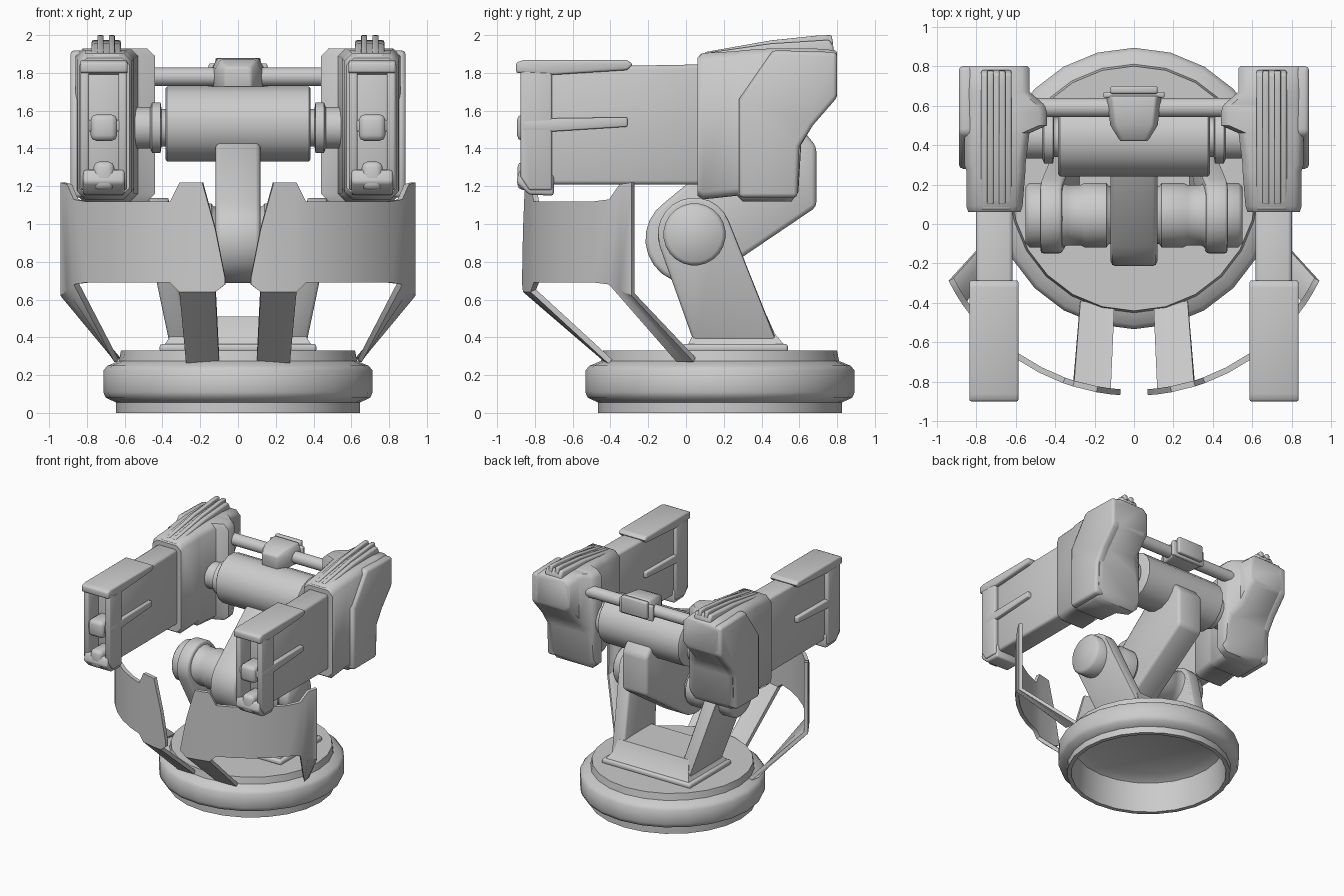
import bpy, bmesh, math

if "Cube" in bpy.data.objects:
    bpy.data.objects.remove(bpy.data.objects["Cube"])

metal = bpy.data.materials.new("grey_metal")
metal.diffuse_color = (0.6, 0.6, 0.6, 1)
metal.use_nodes = True
metal.node_tree.nodes["Principled BSDF"].inputs["Base Color"].default_value = metal.diffuse_color


def finish(name, bm, mirror=False, bevel=0.0, segments=2):
    """Bevel, shade, and optionally mirror a mesh across x = 0."""
    bmesh.ops.remove_doubles(bm, verts=bm.verts, dist=0.0005)
    bmesh.ops.recalc_face_normals(bm, faces=bm.faces)
    if bevel:
        edges = [e for e in bm.edges if e.calc_face_angle(0) > math.radians(35)]
        bmesh.ops.bevel(bm, geom=edges, offset=bevel, segments=segments,
                        profile=0.5, affect='EDGES', clamp_overlap=True)
        bmesh.ops.recalc_face_normals(bm, faces=bm.faces)
    for f in bm.faces:
        f.smooth = True
    for e in bm.edges:
        e.smooth = e.calc_face_angle(0) < math.radians(48)
    mesh = bpy.data.meshes.new(name)
    bm.to_mesh(mesh)
    bm.free()
    mesh.materials.append(metal)
    ob = bpy.data.objects.new(name, mesh)
    bpy.context.collection.objects.link(ob)
    if mirror:
        ob.modifiers.new("mirror", 'MIRROR').use_mirror_merge = False
    return ob


def rings(name, loops, **kw):
    """Skin a row of equal-length closed loops and cap both ends."""
    bm = bmesh.new()
    rows = [[bm.verts.new(p) for p in loop] for loop in loops]
    n = len(rows[0])
    for a, b in zip(rows, rows[1:]):
        for i in range(n):
            j = (i + 1) % n
            bm.faces.new((a[i], a[j], b[j], b[i]))
    bm.faces.new(rows[0])
    bm.faces.new(rows[-1])
    return finish(name, bm, **kw)


def prism(name, profile, x0, x1, shift=lambda z: 0, **kw):
    """Extrude a (y, z) profile from x0 to x1."""
    return rings(name, [[(x + shift(z), y, z) for y, z in profile]
                        for x in (x0, x1)], **kw)


def box(name, x0, x1, y0, y1, z0, z1, **kw):
    return prism(name, [(y0, z0), (y1, z0), (y1, z1), (y0, z1)], x0, x1, **kw)


def lathe_x(name, profile, cy, cz, sides=24, **kw):
    """Turn (x, radius) points about an axis along x."""
    loops = []
    for x, r in profile:
        loops.append([(x, cy + r * math.cos(t), cz + r * math.sin(t)) for t in
                      (math.tau * (i + 0.5) / sides for i in range(sides))])
    return rings(name, loops, **kw)


def arc(cy, cz, r, a0, a1, n=12):
    return [(cy + r * math.cos(math.radians(a0 + (a1 - a0) * i / n)),
             cz + r * math.sin(math.radians(a0 + (a1 - a0) * i / n)))
            for i in range(n + 1)]


# Round hollow base, open underneath
base = [(0.52, 0.29), (0.59, 0.25), (0.61, 0.0), (0.645, 0.0), (0.645, 0.055),
        (0.70, 0.08), (0.713, 0.11), (0.713, 0.225), (0.69, 0.25),
        (0.63, 0.275), (0.62, 0.33)]
rings("base", [[(r * math.cos(math.tau * i / 24), 0.18 + r * math.sin(math.tau * i / 24), z)
                for i in range(24)] for r, z in base])

# Pedestal: flange, block and two leaning yoke legs
box("pedestal_flange", -0.415, 0.415, -0.02, 0.54, 0.32, 0.365, bevel=0.015)
rings("pedestal_block", [[(-w, y0, z), (w, y0, z), (w, y1, z), (-w, y1, z)]
                         for w, y0, y1, z in ((0.39, 0.01, 0.52, 0.36),
                                              (0.35, 0.04, 0.47, 0.42),
                                              (0.33, 0.06, 0.43, 0.51))])
leg = arc(0.045, 0.945, 0.195, 22, 200) + [(0.04, 0.38), (0.48, 0.38)]
prism("yoke_leg", leg, 0.365, 0.475, mirror=True, bevel=0.015,
      shift=lambda z: -0.11 * min(1, max(0, (0.9 - z) / 0.52)))

# Elbow hub and tilted arm
lathe_x("elbow_hub", [(0.09, 0.14), (0.13, 0.15), (0.14, 0.165), (0.25, 0.165),
                      (0.27, 0.155), (0.34, 0.155), (0.36, 0.165), (0.53, 0.165),
                      (0.55, 0.145)], 0.045, 0.945, mirror=True)
prism("lifting_arm", arc(0.02, 0.92, 0.235, 125, 307) +
      [(0.69, 1.09), (0.69, 1.41), (0.60, 1.52), (0.27, 1.43)],
      -0.118, 0.118, bevel=0.025)

# Cross cylinder, its collars and the rear tie rod
lathe_x("cross_cylinder", [(-0.385, 0.19), (-0.375, 0.203), (0.375, 0.203),
                           (0.385, 0.19)], 0.44, 1.53, sides=16)
lathe_x("cylinder_collar", [(0.37, 0.10), (0.405, 0.10), (0.41, 0.135), (0.455, 0.135),
                            (0.465, 0.11), (0.57, 0.11)], 0.44, 1.51, mirror=True)
lathe_x("tie_rod", [(-0.5, 0.05), (0.5, 0.05)], 0.59, 1.78, sides=12)
rings("sensor_block", [[(-w, y, 1.72), (w, y, 1.72), (w, y, 1.82), (w * 0.8, y, z),
                        (-w * 0.8, y, z), (-w, y, 1.82)]
                       for w, y, z in ((0.07, 0.42, 1.83), (0.12, 0.50, 1.87),
                                       (0.14, 0.65, 1.88))], bevel=0.01)
box("sensor_plate", -0.155, 0.155, 0.64, 0.67, 1.72, 1.85, bevel=0.008)
box("sensor_cap", -0.12, 0.12, 0.66, 0.70, 1.74, 1.88, bevel=0.01)


# Gun housings, lofted along y from chamfered sections
def section(y, x0, x1, z0, z1, c=0.04):
    return [(x0 + c, y, z0), (x1 - c, y, z0), (x1, y, z0 + c), (x1, y, z1 - c),
            (x1 - c, y, z1), (x0 + c, y, z1), (x0, y, z1 - c), (x0, y, z0 + c)]


rings("gun_housing", [section(*s) for s in (
    (0.06, 0.575, 0.84, 1.15, 1.88), (0.09, 0.565, 0.85, 1.13, 1.905),
    (0.27, 0.55, 0.85, 1.15, 1.915), (0.30, 0.55, 0.86, 1.12, 1.92),
    (0.46, 0.53, 0.86, 1.12, 1.93), (0.50, 0.44, 0.86, 1.12, 1.93),
    (0.56, 0.44, 0.86, 1.12, 1.93), (0.595, 0.45, 0.86, 1.17, 1.93),
    (0.61, 0.46, 0.86, 1.42, 1.93), (0.67, 0.53, 0.86, 1.52, 1.93),
    (0.79, 0.53, 0.86, 1.66, 1.92), (0.80, 0.54, 0.86, 1.68, 1.91))], mirror=True)
prism("housing_side_plate", [(0.28, 1.14), (0.28, 1.66), (0.46, 1.92), (0.80, 1.91),
                             (0.80, 1.67), (0.67, 1.52), (0.60, 1.41), (0.59, 1.14)],
      0.80, 0.888, mirror=True, bevel=0.022)
prism("housing_rib", [(0.07, 1.86), (0.07, 1.90), (0.45, 1.955), (0.76, 1.975),
                      (0.78, 1.94), (0.78, 1.86)], 0.62, 0.775, mirror=True, bevel=0.012)
for x in (0.652, 0.712):
    prism("rib_ridge", [(0.10, 1.88), (0.10, 1.91), (0.45, 1.972), (0.70, 1.998),
                        (0.77, 2.0), (0.78, 1.95)], x, x + 0.032, mirror=True, bevel=0.006)

# Barrels: slab body, side strips and a framed muzzle
prism("barrel_body", [(-0.74, 1.21), (0.10, 1.21), (0.10, 1.845), (-0.74, 1.83)],
      0.615, 0.80, mirror=True, bevel=0.02)
prism("barrel_top_strip", [(-0.9, 1.80), (-0.9, 1.855), (-0.86, 1.868), (-0.31, 1.868),
                           (-0.28, 1.845), (-0.31, 1.815), (-0.70, 1.79)],
      0.585, 0.835, mirror=True, bevel=0.012)
prism("barrel_middle_strip", [(-0.87, 1.49), (-0.87, 1.55), (-0.68, 1.56), (-0.31, 1.565),
                              (-0.31, 1.515), (-0.70, 1.49)],
      0.587, 0.833, mirror=True, bevel=0.008)
prism("muzzle_bottom", [(-0.9, 1.22), (-0.83, 1.155), (-0.70, 1.15), (-0.70, 1.26),
                        (-0.88, 1.29)], 0.60, 0.82, mirror=True, bevel=0.015)
for x in (0.587, 0.788):
    prism("muzzle_side", [(-0.875, 1.25), (-0.83, 1.18), (-0.71, 1.18), (-0.71, 1.84),
                          (-0.875, 1.84)], x, x + 0.045, mirror=True, bevel=0.01)
box("muzzle_middle", 0.64, 0.78, -0.895, -0.70, 1.44, 1.58, mirror=True, bevel=0.03)
box("muzzle_lower_knob", 0.655, 0.765, -0.893, -0.70, 1.18, 1.33, mirror=True, bevel=0.03)


# Curved front shields with struts down to the base
def on_arc(x, z):
    return (x, 0.18 - math.sqrt(1.05 ** 2 - x * x), z)


columns = [(0.07, 0.68, 0.72), (0.12, 0.64, 0.97), (0.19, 0.64, 1.22), (0.31, 0.64, 1.22),
           (0.36, 0.69, 1.12), (0.48, 0.69, 1.12), (0.60, 0.69, 1.12), (0.72, 0.69, 1.12),
           (0.81, 0.69, 1.12), (0.87, 0.68, 1.13), (0.905, 0.65, 1.21), (0.94, 0.62, 1.22)]
bm = bmesh.new()
low = [bm.verts.new(on_arc(x, a)) for x, a, b in columns]
high = [bm.verts.new(on_arc(x, b)) for x, a, b in columns]
for i in range(len(columns) - 1):
    bm.faces.new((low[i], low[i + 1], high[i + 1], high[i]))
for first, feet in ((1, [(0.10, -0.42, 0.26), (0.17, -0.42, 0.26), (0.275, -0.41, 0.26)]),
                    (9, [(0.655, -0.05, 0.27), (0.65, 0.0, 0.27), (0.64, 0.04, 0.27)])):
    foot = [bm.verts.new(p) for p in feet]
    for i in range(2):
        bm.faces.new((foot[i], foot[i + 1], low[first + i + 1], low[first + i]))
bmesh.ops.recalc_face_normals(bm, faces=bm.faces)
bmesh.ops.solidify(bm, geom=bm.faces[:], thickness=0.03)
finish("front_shield", bm, mirror=True)
